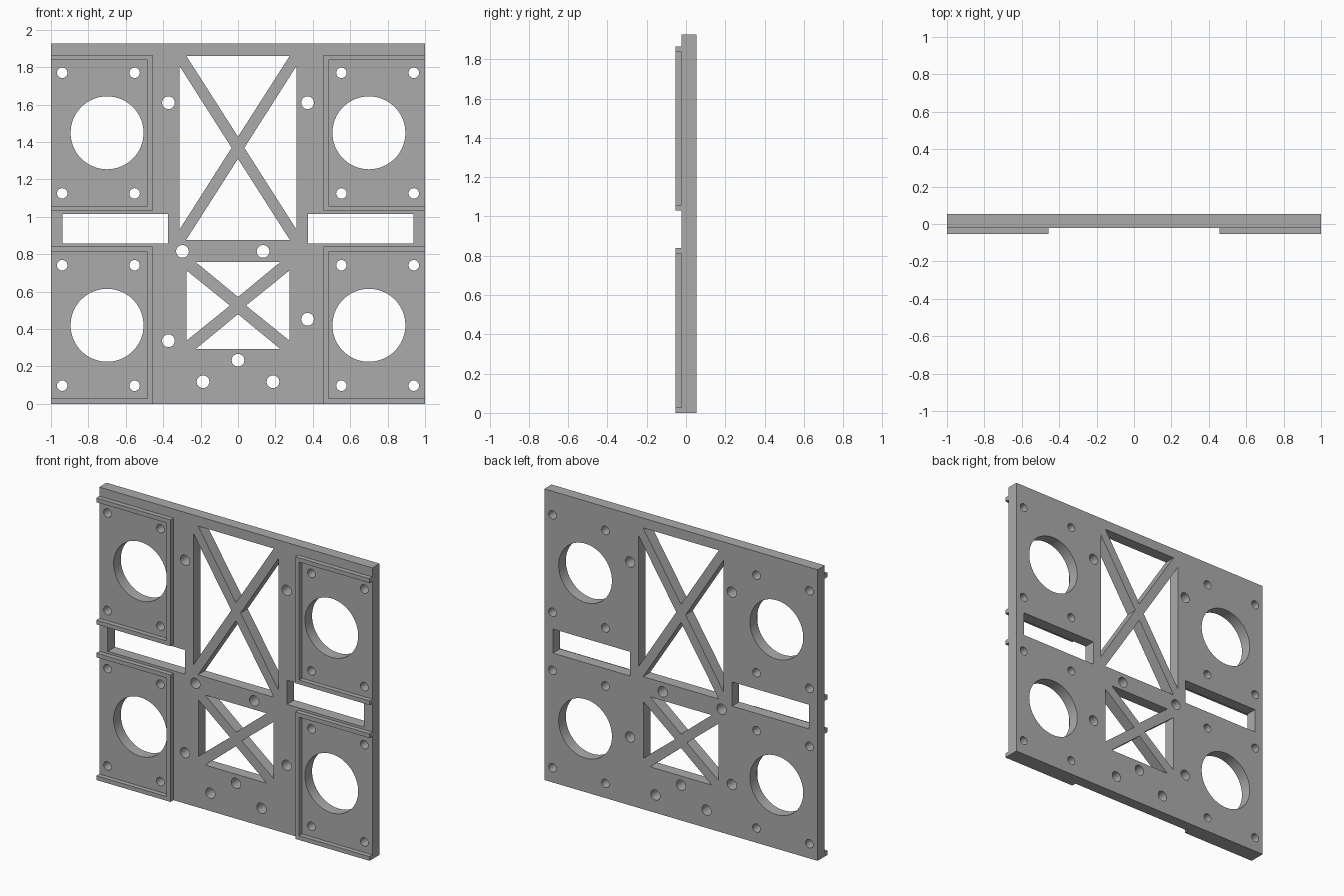
import bpy, bmesh, math

if "Cube" in bpy.data.objects:
    bpy.data.objects.remove(bpy.data.objects["Cube"])

FRONT, SEAM, BACK = -0.053, -0.022, 0.053   # rail front, plate front, plate back
HEIGHT = 1.926

grey = bpy.data.materials.new("grey plastic")
grey.diffuse_color = (0.41, 0.41, 0.41, 1)
grey.use_nodes = True
grey.node_tree.nodes["Principled BSDF"].inputs["Base Color"].default_value = grey.diffuse_color


def add_prism(bm, outline, y0, y1):
    """Extrude an (x, z) outline from y0 to y1."""
    ends = [[bm.verts.new((x, y, z)) for x, z in outline] for y in (y0, y1)]
    bm.faces.new(ends[0])
    bm.faces.new(ends[1][::-1])
    n = len(outline)
    for i in range(n):
        j = (i + 1) % n
        bm.faces.new((ends[0][j], ends[0][i], ends[1][i], ends[1][j]))


def make_object(name, outlines, y0, y1):
    bm = bmesh.new()
    for outline in outlines:
        add_prism(bm, outline, y0, y1)
    bmesh.ops.recalc_face_normals(bm, faces=bm.faces[:])
    mesh = bpy.data.meshes.new(name)
    bm.to_mesh(mesh)
    bm.free()
    mesh.materials.append(grey)
    obj = bpy.data.objects.new(name, mesh)
    bpy.context.collection.objects.link(obj)
    return obj


def rect(x0, x1, z0, z1):
    return [(x0, z0), (x1, z0), (x1, z1), (x0, z1)]


def circle(x, z, r, n):
    return [(x + r * math.cos(2 * math.pi * i / n),
             z + r * math.sin(2 * math.pi * i / n)) for i in range(n)]


def cross_window(z0, z1, half_w, half_top, side_gap, apex_x, apex_z):
    """Four triangles that leave an X-shaped brace in a rectangular window."""
    mid = (z0 + z1) / 2
    tris = [[(-half_top, z1), (half_top, z1), (0, mid + apex_z)],
            [(-half_top, z0), (half_top, z0), (0, mid - apex_z)]]
    for s in (-1, 1):
        tris.append([(s * half_w, z0 + side_gap), (s * half_w, z1 - side_gap),
                     (s * apex_x, mid)])
    return tris


# Openings through the plate
cuts = cross_window(0.877, 1.861, 0.312, 0.277, 0.056, 0.034, 0.059)
cuts += cross_window(0.294, 0.757, 0.275, 0.225, 0.044, 0.043, 0.046)
for s in (-1, 1):
    cuts.append(rect(*sorted((s * 0.374, s * 0.938)), 0.856, 1.016))
    for z in (1.449, 0.42):
        cuts.append(circle(s * 0.70, z, 0.195, 64))
    for x in (0.553, 0.94):
        for z in (1.77, 1.125, 0.741, 0.097):
            cuts.append(circle(s * x, z, 0.028, 24))
for x, z in ((-0.372, 1.61), (0.372, 1.61), (-0.297, 0.815), (0.134, 0.815),
             (-0.372, 0.337), (0.372, 0.452), (0, 0.233),
             (-0.187, 0.118), (0.187, 0.118)):
    cuts.append(circle(x, z, 0.034, 24))

# Main plate
plate = make_object("plate", [rect(-1, 1, 0, HEIGHT)], SEAM, BACK)
cutter = make_object("opening_cutter", cuts, SEAM - 0.1, BACK + 0.1)
mod = plate.modifiers.new("openings", 'BOOLEAN')
mod.operation = 'DIFFERENCE'
mod.solver = 'EXACT'
mod.object = cutter
bpy.context.view_layer.objects.active = plate
plate.select_set(True)
bpy.ops.object.modifier_apply(modifier=mod.name)
bpy.data.objects.remove(cutter, do_unlink=True)
bpy.ops.object.shade_smooth_by_angle(angle=math.radians(30))

# Raised C-shaped rails, open towards the outer edges
T = 0.028
for side, s in (("left", -1), ("right", 1)):
    for level, z0, z1 in (("lower", 0.0, 0.84), ("upper", 1.03, 1.866)):
        a = 0.457
        rail = [(1, z0), (a, z0), (a, z1), (1, z1), (1, z1 - T),
                (a + T, z1 - T), (a + T, z0 + T), (1, z0 + T)]
        make_object(f"{side}_{level}_rail", [[(s * x, z) for x, z in rail]],
                    FRONT, SEAM)
